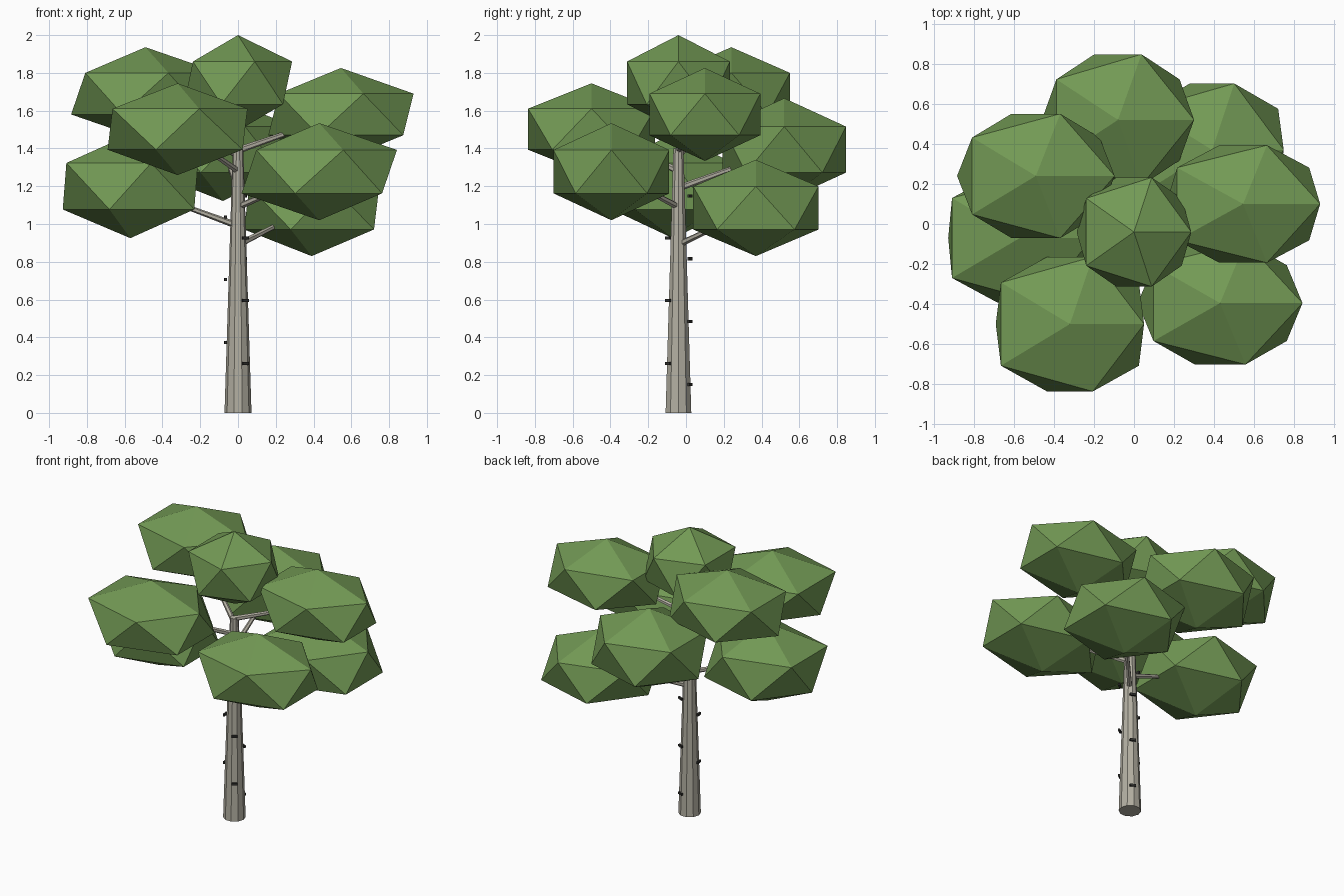
import bpy, math
from mathutils import Vector, Matrix

cube = bpy.data.objects.get("Cube")
if cube:
    bpy.data.objects.remove(cube, do_unlink=True)


def material(name, rgb):
    m = bpy.data.materials.new(name)
    m.use_nodes = True
    m.diffuse_color = (*rgb, 1)
    bsdf = m.node_tree.nodes["Principled BSDF"]
    bsdf.inputs["Base Color"].default_value = (*rgb, 1)
    bsdf.inputs["Roughness"].default_value = 0.9
    return m


leaf = material("leaf_green", (0.17, 0.32, 0.09))
bark = material("pale_bark", (0.45, 0.43, 0.36))
dark = material("dark_bark", (0.03, 0.03, 0.027))


def finish(name, mat):
    ob = bpy.context.object
    ob.name = name
    ob.data.name = name
    ob.data.materials.append(mat)
    return ob


def tapered_rod(name, start, end, r1, r2, sides):
    axis = end - start
    bpy.ops.mesh.primitive_cone_add(vertices=sides, radius1=r1, radius2=r2, depth=axis.length)
    ob = finish(name, bark)
    turn = axis.to_track_quat('Z', 'Y').to_matrix().to_4x4()
    ob.matrix_world = Matrix.Translation((start + end) / 2) @ turn
    return ob


# Trunk: ten-sided, tapered, one corner facing +x
BASE = Vector((0, -0.04, 0))
trunk = tapered_rod("trunk", BASE, BASE + Vector((0, 0, 1.4)), 0.0715, 0.028, 10)
trunk.data.transform(Matrix.Rotation(math.pi / 2, 4, 'Z'))

# Foliage: centre, radii, widening of the side corners, branch height
clumps = {
    "top": ((0, -0.04, 1.747), (0.32, 0.32, 0.253), 1.03, None),
    "front_right": ((-0.32, -0.5, 1.502), (0.414, 0.395, 0.243), 1.15, 1.28),
    "back_right": ((-0.49, 0.24, 1.69), (0.44, 0.365, 0.246), 1.0, 1.36),
    "upper_left": ((0.545, 0.1, 1.58), (0.43, 0.345, 0.246), 1.06, 1.39),
    "front_left": ((0.43, -0.395, 1.277), (0.46, 0.36, 0.257), 1.0, 1.09),
    "back_left": ((0.39, 0.37, 1.085), (0.40, 0.39, 0.255), 1.14, 0.89),
    "lower_right": ((-0.57, -0.07, 1.2), (0.40, 0.38, 0.275), 1.17, 0.99),
    "back": ((-0.08, 0.52, 1.394), (0.425, 0.385, 0.272), 1.0, 1.19),
}
for name, (centre, radii, widen, height) in clumps.items():
    bpy.ops.mesh.primitive_ico_sphere_add(subdivisions=1, radius=1, location=centre)
    ob = finish("foliage_" + name, leaf)
    for v in ob.data.vertices:
        if 0.6 < abs(v.co.x) < 0.8:
            v.co.x *= widen
        v.co = v.co * Vector(radii)
    # Branch from the trunk towards the middle of the clump
    if height:
        start = BASE + Vector((0, 0, height))
        end = start.lerp(Vector(centre), 0.8)
        tapered_rod("branch_" + name, start, end, 0.018, 0.010, 6)

# Bark marks: small dark bars spiralling up the trunk
for i in range(10):
    angle = math.radians(66 - 120 * i)
    spot = BASE + Vector((math.cos(angle) * 0.067, math.sin(angle) * 0.067, 0.15 + 0.111 * i))
    bpy.ops.mesh.primitive_cube_add(size=1, location=spot, rotation=(0, 0, angle))
    mark = finish("bark_mark_%d" % (i + 1), dark)
    mark.data.transform(Matrix.Diagonal((0.012, 0.038, 0.016, 1)))
